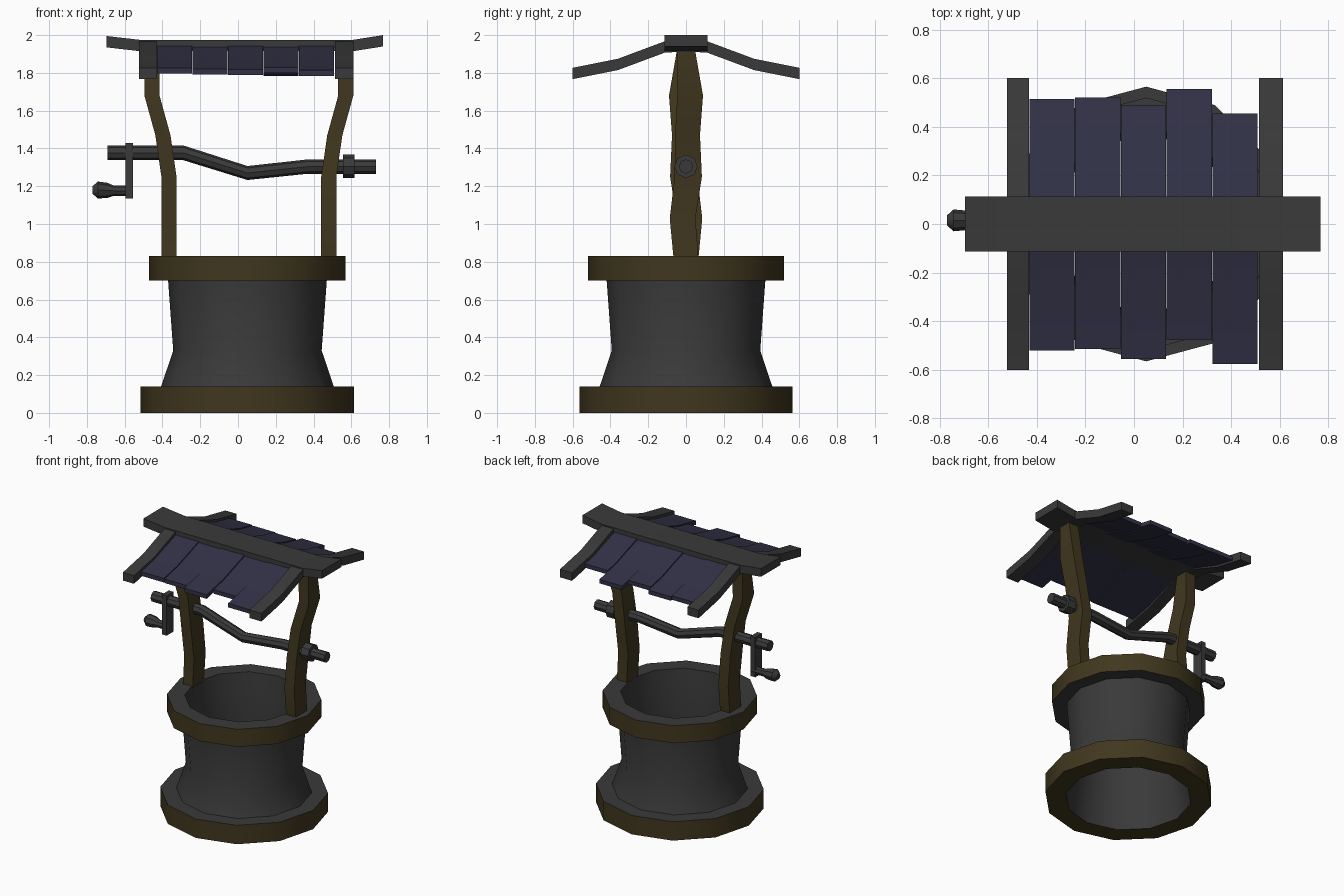
import bpy, bmesh, math
from mathutils import Vector

if "Cube" in bpy.data.objects:
    bpy.data.objects.remove(bpy.data.objects["Cube"])


def material(name, rgb):
    m = bpy.data.materials.new(name)
    m.diffuse_color = (*rgb, 1)
    m.use_nodes = True
    m.node_tree.nodes["Principled BSDF"].inputs["Base Color"].default_value = m.diffuse_color
    return m


STONE = material("dark grey", (0.042, 0.042, 0.042))
WOOD = material("olive brown", (0.052, 0.038, 0.013))
TILE = material("dull navy", (0.031, 0.031, 0.062))
CX = 0.05  # centre of the well shaft


def finish(name, bm, mats, angle=40):
    bmesh.ops.recalc_face_normals(bm, faces=bm.faces)
    me = bpy.data.meshes.new(name)
    bm.to_mesh(me)
    bm.free()
    for m in mats:
        me.materials.append(m)
    ob = bpy.data.objects.new(name, me)
    bpy.context.collection.objects.link(ob)
    bpy.ops.object.select_all(action='DESELECT')
    ob.select_set(True)
    bpy.context.view_layer.objects.active = ob
    bpy.ops.object.shade_smooth_by_angle(angle=math.radians(angle))
    return ob


def loft(name, rings, mat, angle=40):
    """Skin a list of equal-sized point rings and cap both ends."""
    bm = bmesh.new()
    vs = [[bm.verts.new(p) for p in r] for r in rings]
    n = len(vs[0])
    for a, b in zip(vs, vs[1:]):
        for i in range(n):
            j = (i + 1) % n
            bm.faces.new((a[i], a[j], b[j], b[i]))
    bm.faces.new(vs[0])
    bm.faces.new(vs[-1])
    return finish(name, bm, [mat], angle)


def rod(name, path, mat, y=0.0, sides=8):
    """Round rod along x; path holds (x, z, radius)."""
    rings = []
    for x, z, r in path:
        rings.append([(x, y + r * math.cos(t), z + r * math.sin(t))
                      for t in (2 * math.pi * i / sides for i in range(sides))])
    return loft(name, rings, mat)


def slab(name, path, x0, x1, thick, side, mat):
    """Plank running down the roof; path holds (y, top z)."""
    rings = [[(x0, side * y, z), (x1, side * y, z),
              (x1, side * y, z - thick), (x0, side * y, z - thick)] for y, z in path]
    return loft(name, rings, mat)


# Well shaft: closed lathe profile (radius, z, material of the next segment)
profile = [(0.425, 0, 1), (0.565, 0, 1), (0.565, 0.14, 0), (0.457, 0.14, 0),
           (0.393, 0.33, 0), (0.42, 0.70, 0), (0.52, 0.70, 1), (0.52, 0.83, 0),
           (0.40, 0.83, 0), (0.39, 0.69, 0), (0.37, 0.33, 0)]
N = 12
bm = bmesh.new()
grid = [[bm.verts.new((CX + r * math.cos(2 * math.pi * k / N),
                       r * math.sin(2 * math.pi * k / N), z)) for k in range(N)]
        for r, z, _ in profile]
for i, (_, _, m) in enumerate(profile):
    a, b = grid[i], grid[(i + 1) % len(grid)]
    for k in range(N):
        j = (k + 1) % N
        bm.faces.new((a[k], a[j], b[j], b[k])).material_index = m
finish("well_shaft", bm, [STONE, WOOD])

# Crooked posts: (x offset from middle, y, z, half depth), turned half round for the left
post = [(0.423, 0, 0.82, 0.066), (0.423, -0.018, 1.03, 0.068), (0.423, 0.012, 1.25, 0.072),
        (0.455, 0.008, 1.47, 0.066), (0.513, 0.022, 1.68, 0.068), (0.513, 0, 1.92, 0.048)]
for name, s in (("right_post", 1), ("left_post", -1)):
    rings = []
    for x, y, z, d in post:
        c = Vector((0.0575 + s * x, s * y, z))
        rings.append([c + Vector((u * 0.04, v * d, 0))
                      for u, v in ((-1, -1), (1, -1), (1, 1), (-1, 1))])
    loft(name, rings, WOOD)

# Bent axle, collar and crank
rod("axle", [(-0.69, 1.377, 0.039), (-0.29, 1.377, 0.039), (0.05, 1.27, 0.037),
             (0.37, 1.304, 0.038), (0.73, 1.304, 0.038)], STONE)
rod("axle_collar", [(0.555, 1.305, 0.062), (0.617, 1.305, 0.062)], STONE)
loft("crank_arm", [[(-0.595, -0.04, z), (-0.557, -0.04, z), (-0.557, 0.04, z), (-0.595, 0.04, z)]
                   for z in (1.135, 1.43)], STONE)
rod("crank_handle", [(-0.77, 1.18, 0.02), (-0.742, 1.18, 0.045), (-0.69, 1.178, 0.04),
                     (-0.66, 1.176, 0.028), (-0.56, 1.175, 0.028)], STONE, y=0.015)

# Ridge board with upturned ends
loft("ridge_board", [[(x, -0.114, z), (x, 0.114, z), (x, 0.114, z - 0.06), (x, -0.114, z - 0.06)]
                     for x, z in ((-0.695, 1.995), (-0.52, 1.975), (0.61, 1.975), (0.768, 2.0))],
     STONE)

# Rafters and uneven roof boards on both slopes
lengths = {-1: (0.52, 0.515, 0.555, 0.478, 0.575), 1: (0.515, 0.52, 0.49, 0.555, 0.455)}
for side, label in ((-1, "front"), (1, "back")):
    for end, x0, x1 in (("left", -0.523, -0.432), ("right", 0.514, 0.612)):
        slab(f"{label}_{end}_rafter", [(0, 1.972), (0.11, 1.968), (0.36, 1.875), (0.6, 1.827)],
             x0, x1, 0.06, side, STONE)
    for i, length in enumerate(lengths[side]):
        x0 = -0.43 + i * 0.188
        drop = 0.006 * (i % 2)
        slab(f"{label}_roof_board_{i + 1}",
             [(0.03, 1.965 - drop), (0.11, 1.945 - drop), (0.36, 1.86 - drop),
              (length, 1.86 - drop - 0.21 * (length - 0.36))],
             x0, x0 + 0.186, 0.03, side, TILE)
